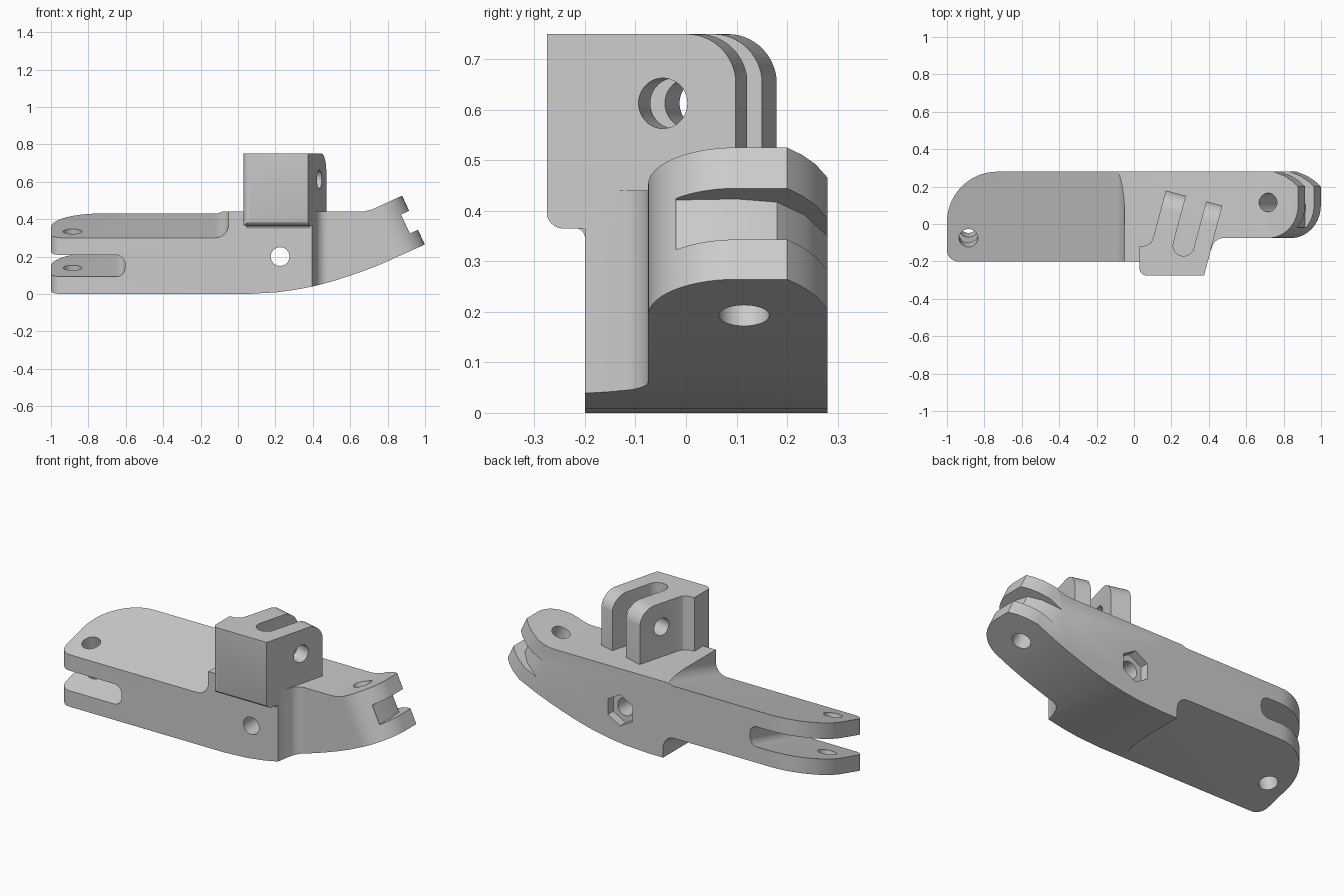
import bpy, bmesh
from math import sin, cos, pi, radians, atan2
from mathutils import Matrix, Vector

cube = bpy.data.objects.get("Cube")
if cube:
    bpy.data.objects.remove(cube, do_unlink=True)

grey = bpy.data.materials.new("light grey plastic")
grey.use_nodes = True
colour = (0.6, 0.6, 0.6, 1)
grey.diffuse_color = colour
grey.node_tree.nodes["Principled BSDF"].inputs["Base Color"].default_value = colour


def frame(a, b, origin=(0, 0, 0)):
    """Matrix whose local x, y follow a, b and whose local z is their normal."""
    a, b = Vector(a), Vector(b)
    m = Matrix((a, b, a.cross(b))).transposed().to_4x4()
    m.translation = Vector(origin)
    return m


def arc(cx, cy, r, start, end, steps=14):
    angles = [radians(start + (end - start) * i / steps) for i in range(steps + 1)]
    return [(cx + r * cos(t), cy + r * sin(t)) for t in angles]


def prism(name, points, m, low, high):
    """Extrude a flat outline along the normal of a frame."""
    bm = bmesh.new()
    base = bm.faces.new([bm.verts.new((x, y, low)) for x, y in points])
    top = bmesh.ops.extrude_face_region(bm, geom=[base])["geom"]
    verts = [v for v in top if isinstance(v, bmesh.types.BMVert)]
    bmesh.ops.translate(bm, verts=verts, vec=(0, 0, high - low))
    bmesh.ops.recalc_face_normals(bm, faces=bm.faces[:])
    bm.transform(m)
    mesh = bpy.data.meshes.new(name)
    bm.to_mesh(mesh)
    bm.free()
    mesh.materials.append(grey)
    obj = bpy.data.objects.new(name, mesh)
    bpy.context.collection.objects.link(obj)
    return obj


def carve(obj, operation, *shape):
    """Boolean a prism into an object, then throw the helper away."""
    helper = prism("cutter", *shape)
    helper.hide_render = True
    mod = obj.modifiers.new("carve", "BOOLEAN")
    mod.operation, mod.solver, mod.object = operation, "EXACT", helper
    graph = bpy.context.evaluated_depsgraph_get()
    result = bpy.data.meshes.new_from_object(obj.evaluated_get(graph))
    obj.modifiers.clear()
    obj.data = result
    bpy.data.objects.remove(helper, do_unlink=True)


def hole(obj, m, x, y, low, high):
    carve(obj, "DIFFERENCE", arc(x, y, 0.05, 0, 350, 35), m, low, high)


X, Y, Z = (1, 0, 0), (0, 1, 0), (0, 0, 1)
PLAN = frame(X, Y)
SIDE = frame(X, Z)          # normal points to -y
HALF, SLOT = 0.145, 0.056   # half thickness of a fork and of its slot

# Body: side profile with a rising belly and a tilted nose
belly = [(0.05, 0), (0.2, 0.008), (0.3, 0.021), (0.4, 0.04), (0.5, 0.066),
         (0.6, 0.098), (0.68, 0.126), (0.76, 0.157), (1.2, 0.355)]
body = prism("body", [(-1, 0)] + belly + [(1.1, 0.628), (0.72, 0.453), (0.68, 0.442),
             (0.64, 0.44), (-1, 0.44)], SIDE, -0.28, 0.2)

# Plan outline: rounded tail, stepped front
plan = (arc(-0.94, -0.14, 0.06, 180, 270, 8) + [(0.395, -0.2), (0.41, -0.14)]
        + arc(0.48, -0.14, 0.065, 172, 90, 8) + [(1.3, -0.075), (1.3, 0.28)]
        + arc(-0.73, 0.01, 0.27, 90, 180))
carve(body, "INTERSECT", plan, PLAN, -1, 1)

# Tail fork: sloped slab, left by removing stock above and below it
slope = atan2(0.13, 0.48)
across = Vector((0, cos(slope), sin(slope)))
TAIL = frame(X, Vector((0, -sin(slope), cos(slope))), (0, -0.2, 0.15))
for side in (1, -1):
    fillet = [(x, side * y) for x, y in arc(-0.12, HALF + 0.07, 0.07, -90, 0, 8)]
    stock = [(-1.2, side * HALF)] + fillet + [(-0.05, side * 0.6), (-1.2, side * 0.6)]
    carve(body, "DIFFERENCE", stock, TAIL, -1, 1)
carve(body, "DIFFERENCE", [(-1.2, SLOT), (-1.2, -SLOT)]
      + arc(-0.65, -0.01, 0.046, -90, 0, 6) + arc(-0.65, 0.01, 0.046, 0, 90, 6),
      TAIL, -1, 1)
hole(body, frame(X, across, (-0.885, -0.037, 0.194)), 0, 0, -0.5, 0.5)

# Nose fork: outline and slot in the tilted frame
tilt = radians(25)
NOSE = frame((cos(tilt), 0, sin(tilt)), Y, (0.78, 0, 0.32))
tip = (arc(0, 0.1, 0.175, -90, 0) + [(0.175, 0.2), (0.14, 0.23), (0.095, 0.257),
       (0.03, 0.281)])
carve(body, "INTERSECT", [(-2.5, -0.5), (0, -0.5)] + tip + [(0.03, 0.5), (-2.5, 0.5)],
      NOSE, -2, 2)
carve(body, "DIFFERENCE", [(0.5, -0.02), (0.12, -0.02), (0.125, 0.1), (0.11, 0.18),
      (0.05, 0.235), (-0.06, 0.285), (-0.06, 0.4), (0.5, 0.4)], NOSE, -SLOT, SLOT)
hole(body, NOSE, 0, 0.115, -0.3, 0.3)

# Cross bolt hole with a hexagonal nut pocket at the back
hole(body, SIDE, 0.225, 0.2, -1, 1)
carve(body, "DIFFERENCE", arc(0.225, 0.2, 0.09, 30, 330, 5), SIDE, -0.4, -0.23)

# Upper mount: turned pair of ears joined by a front block
mount = prism("upper_mount", arc(0.065, -0.24, 0.035, 180, 270, 6)
              + [(0.375, -0.275), (0.472, 0.098), (0.17, 0.179), (0.102, -0.075),
                 (0.09, -0.1), (0.065, -0.115), (0.03, -0.12)], PLAN, 0.365, 0.75)
turn = radians(15)
along, aside = (sin(turn), cos(turn), 0), (cos(turn), -sin(turn), 0)
EARS = frame(along, Z)      # normal points across the ears
carve(mount, "INTERSECT", [(-0.8, 0.2), (0.22, 0.2)]
      + arc(0.118, 0.65, 0.1, 0, 90) + [(-0.8, 0.75)], EARS, -1, 1)
carve(mount, "INTERSECT", [(0.5, 0.365), (0.5, 0.8), (-0.277, 0.8)]
      + arc(-0.242, 0.4, 0.035, 180, 270, 8), frame(Y, Z), -1, 1)
GAP = frame(aside, along, (0.265, -0.115, 0))
carve(mount, "DIFFERENCE", arc(0, 0, SLOT, 180, 360) + [(SLOT, 0.6), (-SLOT, 0.6)],
      GAP, 0.41, 1)
hole(mount, frame(along, Z, (0.432, -0.045, 0.613)), 0, 0, -0.6, 0.3)

# Fillet under the front overhang
prism("overhang_fillet", [(-0.19, 0.375), (-0.22, 0.367)]
      + arc(-0.22, 0.346, 0.02, 90, 0, 6) + [(-0.19, 0.346)], frame(Y, Z), 0.045, 0.385)

# Smooth curved walls, keep sharp edges
bpy.ops.object.select_all(action="DESELECT")
for obj in (body, mount):
    obj.select_set(True)
bpy.context.view_layer.objects.active = body
bpy.ops.object.shade_smooth_by_angle(angle=radians(25))
